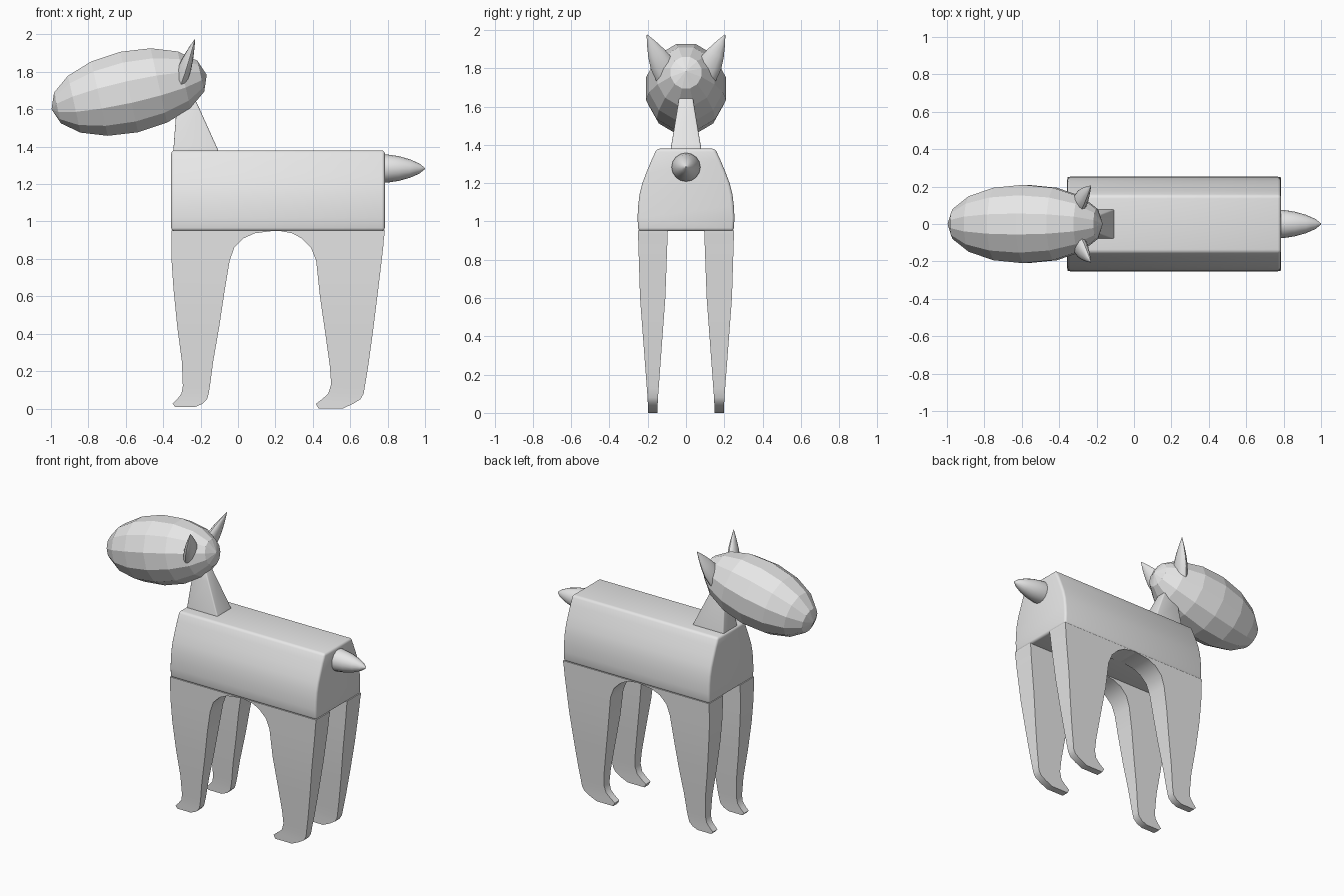
import bpy, bmesh, math
from mathutils import Vector, Matrix

if "Cube" in bpy.data.objects:
    bpy.data.objects.remove(bpy.data.objects["Cube"])

grey = bpy.data.materials.new("plain_grey")
grey.diffuse_color = (0.8, 0.8, 0.8, 1)
grey.use_nodes = True
grey.node_tree.nodes["Principled BSDF"].inputs["Base Color"].default_value = grey.diffuse_color


def finish(name, bm, smooth=35):
    bmesh.ops.recalc_face_normals(bm, faces=bm.faces[:])
    me = bpy.data.meshes.new(name)
    bm.to_mesh(me)
    bm.free()
    me.materials.append(grey)
    ob = bpy.data.objects.new(name, me)
    bpy.context.collection.objects.link(ob)
    if smooth:
        bpy.ops.object.select_all(action='DESELECT')
        ob.select_set(True)
        bpy.context.view_layer.objects.active = ob
        bpy.ops.object.shade_smooth_by_angle(angle=math.radians(smooth))
    return ob


def loft(rings, bevel=0):
    """Skin a list of equal-length rings and cap both ends."""
    bm = bmesh.new()
    rows = [[bm.verts.new(p) for p in ring] for ring in rings]
    n = len(rows[0])
    for a, b in zip(rows, rows[1:]):
        for i in range(n):
            j = (i + 1) % n
            bm.faces.new((a[i], a[j], b[j], b[i]))
    bm.faces.new(rows[0])
    bm.faces.new(rows[-1])
    bmesh.ops.recalc_face_normals(bm, faces=bm.faces[:])
    if bevel:
        edges = [e for e in bm.edges if e.calc_face_angle(0) > math.radians(40)]
        bmesh.ops.bevel(bm, geom=edges, offset=bevel, offset_type='OFFSET',
                        segments=3, profile=0.5, affect='EDGES')
    return bm


def interp(table, z):
    for (z0, v0), (z1, v1) in zip(table, table[1:]):
        if z <= z1:
            return v0 + (v1 - v0) * max(0, (z - z0) / (z1 - z0))
    return table[-1][1]


# Body: rounded section swept along x
half = [(0.152, 1.38), (0.178, 1.325), (0.205, 1.26), (0.228, 1.20),
        (0.243, 1.14), (0.25, 1.08), (0.253, 1.02), (0.25, 0.95)]
section = half + [(-y, z) for y, z in reversed(half)]
finish("body", loft([[(x, y, z) for y, z in section] for x in (-0.357, 0.785)], 0.016))

# Legs: rows of (left x, right x, z), tapering in y towards the feet
front = [(-0.335, -0.23, 0.008), (-0.35, -0.19, 0.025), (-0.325, -0.165, 0.05),
         (-0.302, -0.157, 0.08), (-0.295, -0.15, 0.12), (-0.30, -0.133, 0.25),
         (-0.325, -0.10, 0.44), (-0.345, -0.07, 0.64), (-0.355, -0.045, 0.79),
         (-0.356, -0.02, 0.86), (-0.356, 0.03, 0.91), (-0.356, 0.09, 0.937),
         (-0.356, 0.215, 0.953)]
back = [(0.43, 0.56, 0.0), (0.417, 0.615, 0.025), (0.45, 0.655, 0.05),
        (0.483, 0.672, 0.08), (0.498, 0.68, 0.13), (0.492, 0.695, 0.22),
        (0.467, 0.72, 0.40), (0.438, 0.745, 0.60), (0.418, 0.768, 0.79),
        (0.39, 0.776, 0.86), (0.34, 0.78, 0.91), (0.29, 0.784, 0.937),
        (0.205, 0.785, 0.953)]
outer = [(0, 0.198), (0.07, 0.2), (0.6, 0.24), (0.953, 0.251)]
inner = [(0, 0.149), (0.07, 0.147), (0.6, 0.108), (0.953, 0.095)]
for name, rows in (("front_leg", front), ("back_leg", back)):
    for side, s in (("left", 1), ("right", -1)):
        rings = [[(a, s * interp(inner, z), z), (b, s * interp(inner, z), z),
                  (b, s * interp(outer, z), z), (a, s * interp(outer, z), z)]
                 for a, b, z in rows]
        finish(f"{name}_{side}", loft(rings))

# Neck: tapered block
neck = [(-0.348, -0.10, 0.08, 1.36), (-0.345, -0.11, 0.078, 1.39),
        (-0.33, -0.20, 0.045, 1.59), (-0.31, -0.225, 0.036, 1.645)]
finish("neck", loft([[(a, -w, z), (b, -w, z), (b, w, z), (a, w, z)]
                     for a, b, w, z in neck], 0.008))

# Head: faceted ellipsoid lying along x, nose tilted down
bm = bmesh.new()
bmesh.ops.create_uvsphere(bm, u_segments=12, v_segments=8, radius=1)
M = (Matrix.Translation((-0.582, 0, 1.692)) @ Matrix.Rotation(math.radians(-12.5), 4, 'Y')
     @ Matrix.Diagonal((0.425, 0.217, 0.228, 1))
     @ Matrix.Rotation(math.radians(90), 4, 'Y') @ Matrix.Rotation(math.radians(15), 4, 'Z'))
bmesh.ops.transform(bm, matrix=M, verts=bm.verts[:])
finish("head", bm, 0)

# Ears: flattened pointed cones
for side, s in (("left", 1), ("right", -1)):
    base, tip = Vector((-0.305, 0.095 * s, 1.76)), Vector((-0.23, 0.204 * s, 1.975))
    axis = (tip - base).normalized()
    v = axis.cross(Vector((0, axis.z, -axis.y))).normalized()
    u = v.cross(axis)
    rings = []
    for t, r in ((0, 0.066), (0.3, 0.063), (0.55, 0.047), (0.8, 0.024), (1, 0.002)):
        c = base.lerp(tip, t)
        rings.append([c + u * r * math.cos(k * math.tau / 12)
                      + v * r * 0.55 * math.sin(k * math.tau / 12) for k in range(12)])
    finish(f"ear_{side}", loft(rings), 40)

# Tail: short rounded spike
rings = [[(x, r * math.cos(k * math.tau / 16), 1.283 + r * math.sin(k * math.tau / 16))
          for k in range(16)]
         for x, r in ((0.77, 0.075), (0.80, 0.075), (0.86, 0.066), (0.92, 0.049),
                      (0.97, 0.027), (1.0, 0.003))]
finish("tail", loft(rings), 40)
